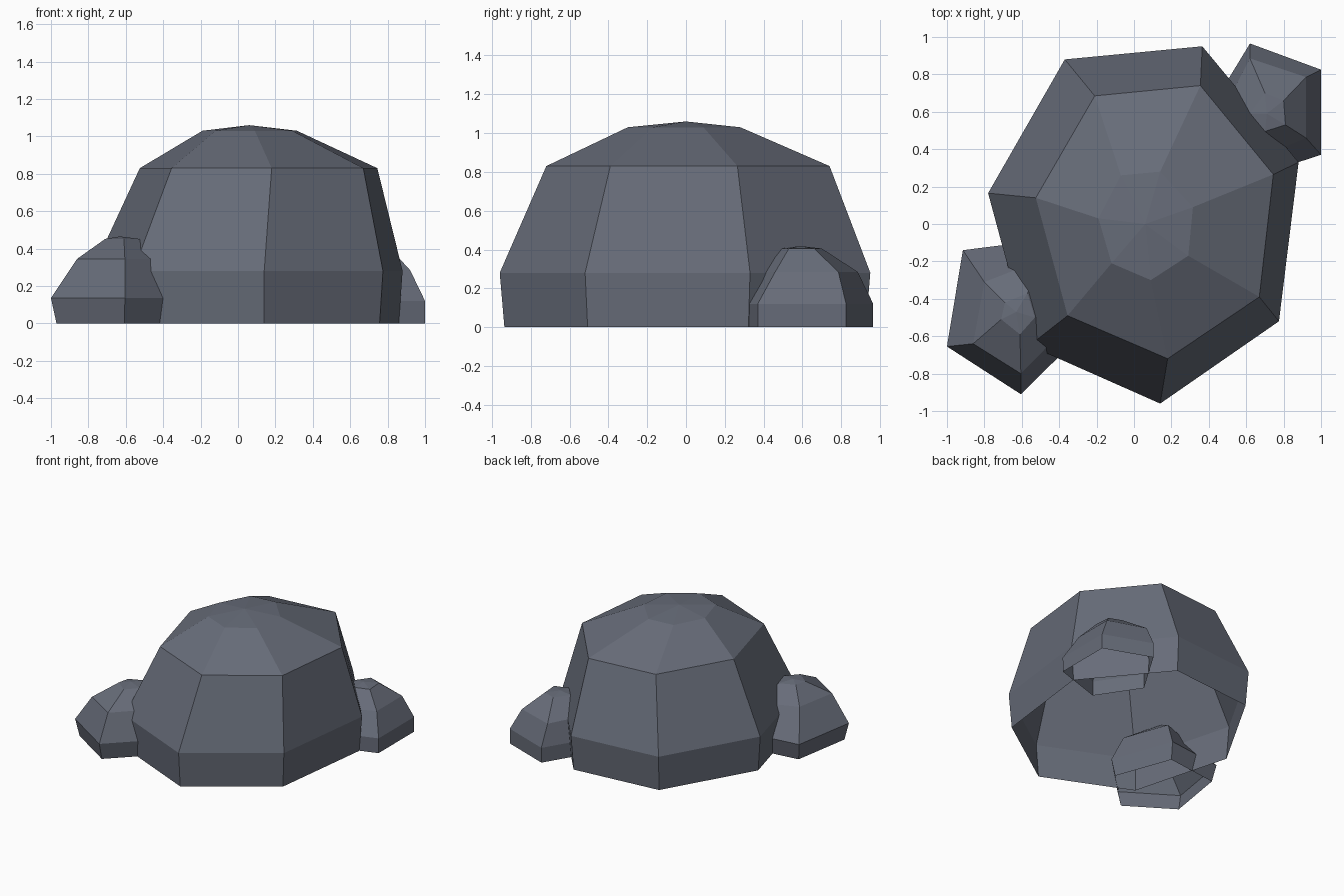
import bpy, bmesh

# single slate grey for all rocks
slate = bpy.data.materials.new("slate grey")
slate.diffuse_color = (0.135, 0.15, 0.19, 1)


def rock(name, apex, foot_scale, heights, low, mid, top):
    """Faceted rock, open underneath: foot, low, mid and top rings closed by an apex fan."""
    cx, cy, _ = apex
    foot = [(cx + (x - cx) * foot_scale, cy + (y - cy) * foot_scale) for x, y in low]
    bm = bmesh.new()
    rings = [[bm.verts.new((x, y, z)) for x, y in pts]
             for pts, z in zip((foot, low, mid, top), (0, *heights))]
    n = len(low)
    tip = bm.verts.new(apex)
    for i in range(n):
        j = (i + 1) % n
        for a, b in zip(rings, rings[1:]):
            bm.faces.new((a[i], a[j], b[j], b[i]))
        bm.faces.new((rings[-1][i], rings[-1][j], tip))
    bmesh.ops.recalc_face_normals(bm, faces=bm.faces)
    # make sure the open shell faces outwards
    bm.normal_update()
    if sum(f.normal.z * f.calc_area() for f in bm.faces) < 0:
        bmesh.ops.reverse_faces(bm, faces=bm.faces)
    mesh = bpy.data.meshes.new(name)
    bm.to_mesh(mesh)
    bm.free()
    mesh.materials.append(slate)
    obj = bpy.data.objects.new(name, mesh)
    bpy.context.collection.objects.link(obj)


# large seven-sided boulder
rock("main_boulder", (0.06, 0.0, 1.06), 0.975, (0.28, 0.83, 1.03),
     [(0.14, -0.96), (0.775, -0.52), (0.88, 0.33), (0.365, 0.95),
      (-0.37, 0.88), (-0.78, 0.165), (-0.56, -0.65)],
     [(0.18, -0.72), (0.67, -0.39), (0.745, 0.265), (0.355, 0.74),
      (-0.21, 0.685), (-0.525, 0.14), (-0.355, -0.49)],
     [(0.09, -0.30), (0.29, -0.17), (0.315, 0.09), (0.14, 0.28),
      (-0.07, 0.26), (-0.19, 0.03), (-0.12, -0.21)])

# small five-sided rock at the front left
rock("front_left_rock", (-0.63, -0.47, 0.465), 0.92, (0.135, 0.345, 0.452),
     [(-0.605, -0.91), (-0.26, -0.57), (-0.44, -0.08), (-0.915, -0.14), (-1.0, -0.655)],
     [(-0.605, -0.80), (-0.36, -0.55), (-0.49, -0.19), (-0.80, -0.31), (-0.86, -0.64)],
     [(-0.61, -0.59), (-0.53, -0.50), (-0.57, -0.37), (-0.69, -0.42), (-0.71, -0.51)])

# small five-sided rock at the back right
rock("back_right_rock", (0.71, 0.59, 0.418), 0.995, (0.12, 0.285, 0.405),
     [(1.0, 0.37), (1.0, 0.825), (0.62, 0.965), (0.38, 0.57), (0.60, 0.24)],
     [(0.92, 0.46), (0.92, 0.785), (0.62, 0.885), (0.46, 0.58), (0.63, 0.34)],
     [(0.81, 0.53), (0.80, 0.66), (0.70, 0.70), (0.62, 0.59), (0.70, 0.495)])
